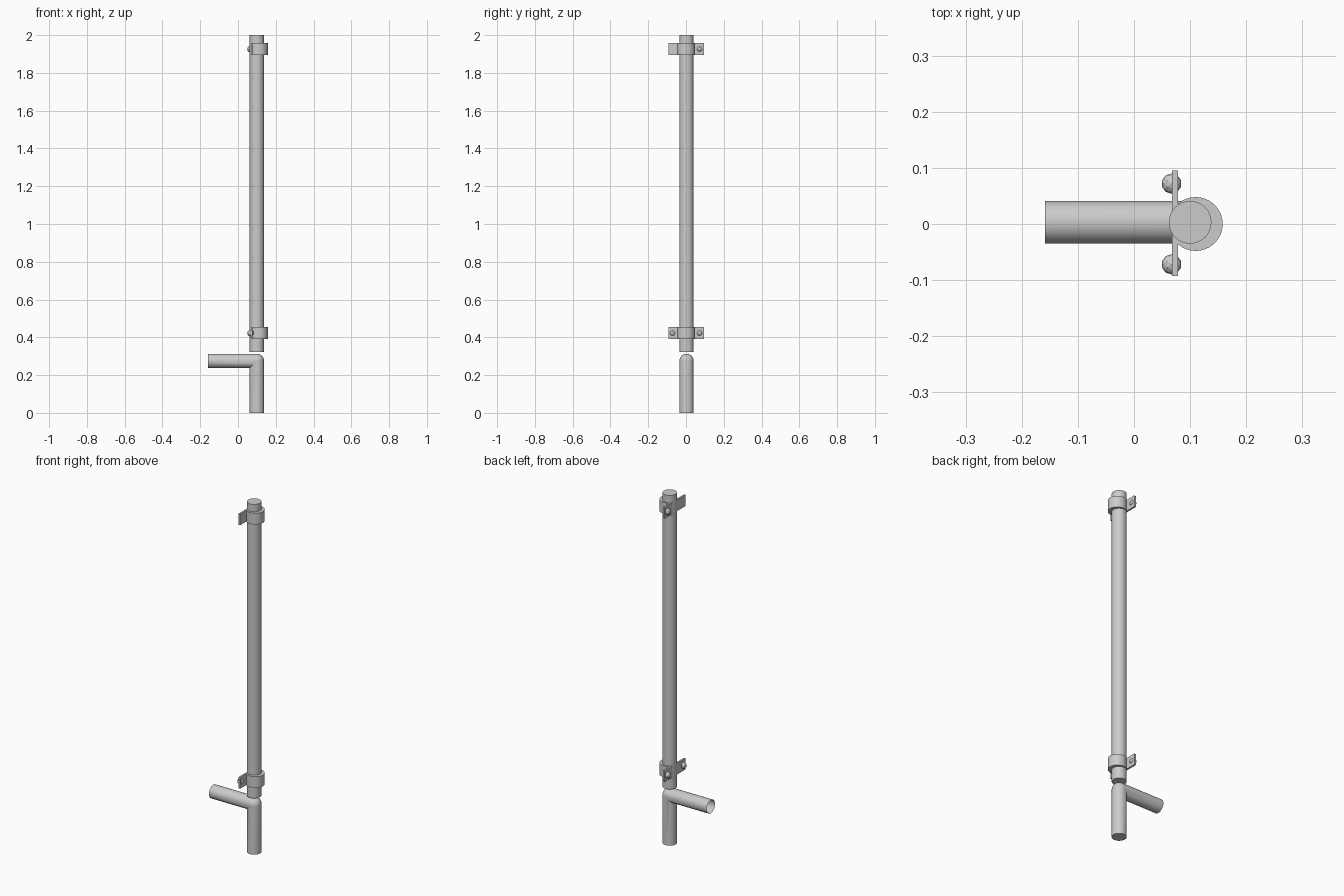
import bpy, bmesh, math

if "Cube" in bpy.data.objects:
    bpy.data.objects.remove(bpy.data.objects["Cube"])

R = 0.038      # pipe radius
PX, PY = 0.1, 0.003
N = 32


def finish(bm, name, smooth=True):
    bmesh.ops.recalc_face_normals(bm, faces=bm.faces)
    me = bpy.data.meshes.new(name)
    bm.to_mesh(me)
    bm.free()
    ob = bpy.data.objects.new(name, me)
    bpy.context.collection.objects.link(ob)
    if smooth:
        bpy.ops.object.select_all(action='DESELECT')
        ob.select_set(True)
        bpy.context.view_layer.objects.active = ob
        bpy.ops.object.shade_smooth_by_angle(angle=math.radians(35))
    return ob


def prism(name, outline, z0, z1):
    bm = bmesh.new()
    f = bm.faces.new([bm.verts.new((x, y, z0)) for x, y in outline])
    ext = bmesh.ops.extrude_face_region(bm, geom=[f], use_keep_orig=True)
    top = [v for v in ext['geom'] if isinstance(v, bmesh.types.BMVert)]
    bmesh.ops.translate(bm, verts=top, vec=(0, 0, z1 - z0))
    return finish(bm, name)


def arc(cx, cy, r, a0, a1, n):
    return [(cx + r * math.cos(a0 + (a1 - a0) * i / n),
             cy + r * math.sin(a0 + (a1 - a0) * i / n)) for i in range(n + 1)]


# Upright pipe
prism("upright_pipe", arc(PX, PY, R, 0, 2 * math.pi, N)[:-1], 0.322, 2.0)

# Elbow: mitred on the inside, rounded on the outside, open at the spout end
ZC = 0.275
bm = bmesh.new()
rings = []
for k in range(-1, 10):
    ring = []
    for i in range(N):
        a = 2 * math.pi * i / N
        d, y = R * math.cos(a), PY + R * math.sin(a)
        if k == -1:
            p = (PX + d, y, 0)
        elif k == 9:
            p = (-0.159, y, ZC + d)
        elif d > 0:
            t = k / 8 * math.pi / 2
            p = (PX + d * math.cos(t), y, ZC + d * math.sin(t))
        else:
            p = (PX + d, y, ZC + d)
        ring.append(bm.verts.new(p))
    rings.append(ring)
for r0, r1 in zip(rings, rings[1:]):
    for i in range(N):
        j = (i + 1) % N
        bm.faces.new((r0[i], r0[j], r1[j], r1[i]))
bm.faces.new(rings[0])
bmesh.ops.remove_doubles(bm, verts=bm.verts, dist=1e-5)
finish(bm, "elbow_pipe")

# Wall clamps: round collar, flat plate and bolts (upper clamp lacks one bolt)
for label, z, sides in (("lower", 0.422, (-1, 1)), ("upper", 1.926, (1,))):
    z0, z1 = z - 0.032, z + 0.032
    a = math.acos((0.073 - 0.11) / 0.048)
    prism(label + "_collar", arc(0.11, 0, 0.048, -a, a, 28), z0, z1)
    prism(label + "_plate", [(0.068, -0.093), (0.078, -0.093),
                             (0.078, 0.095), (0.068, 0.095)], z0, z1)
    for s in sides:
        bm = bmesh.new()
        bmesh.ops.create_icosphere(bm, subdivisions=2, radius=0.018)
        bmesh.ops.translate(bm, verts=bm.verts, vec=(0.067, s * 0.072, z))
        finish(bm, f"{label}_bolt_{'left' if s < 0 else 'right'}", smooth=False)
